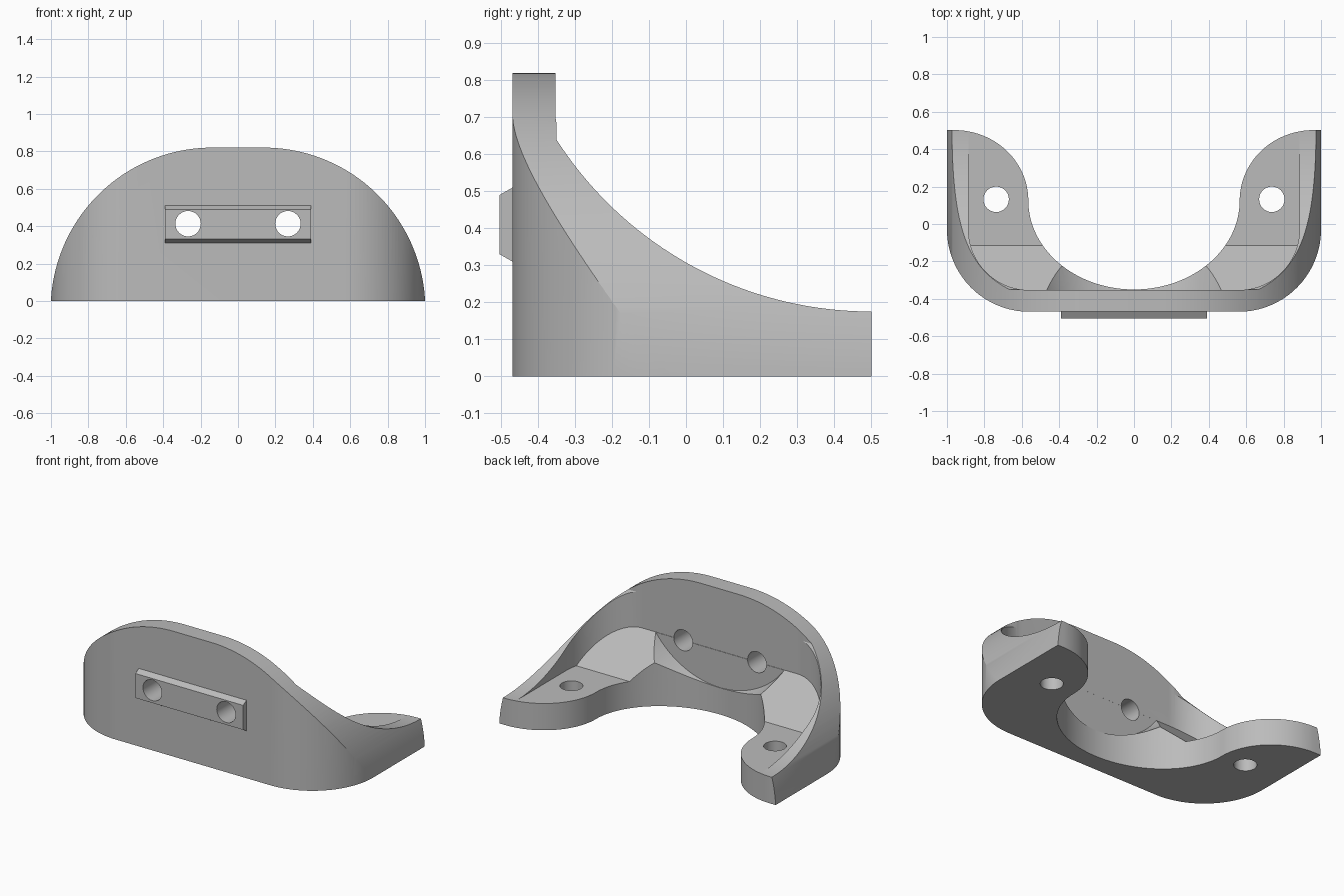
import bpy, bmesh
from math import sin, cos, pi, radians
from mathutils import Matrix, Vector

if "Cube" in bpy.data.objects:
    bpy.data.objects.remove(bpy.data.objects["Cube"], do_unlink=True)

grey = bpy.data.materials.new("plain grey")
grey.use_nodes = True
GREY = (0.5, 0.5, 0.5, 1)
grey.diffuse_color = GREY
grey.node_tree.nodes["Principled BSDF"].inputs["Base Color"].default_value = GREY

WALL = -0.353    # rear face of the upright wall
FRONT = -0.469   # front face of the upright wall
BACK = 0.502     # tips of the arms
FLOOR = 0.175    # top of the foot pads


def arc(cx, cy, rx, ry, start, end, n=32):
    """Points along an elliptical arc, angles in degrees."""
    angles = [radians(start + (end - start) * i / n) for i in range(n + 1)]
    return [(cx + rx * cos(a), cy + ry * sin(a)) for a in angles]


def mirrored(half):
    """Close a right-hand half outline with its left-hand mirror."""
    return half + [(-x, y) for x, y in reversed(half) if x > 0.001]


def prism(name, outline, axis, lo, hi):
    """Extrude a 2D outline along one axis."""
    place = {"x": lambda p, q, d: (d, p, q),
             "y": lambda p, q, d: (p, d, q),
             "z": lambda p, q, d: (p, q, d)}[axis]
    bm = bmesh.new()
    base = bm.faces.new([bm.verts.new(place(p, q, lo)) for p, q in outline])
    out = bmesh.ops.extrude_face_region(bm, geom=[base])
    moved = [v for v in out["geom"] if isinstance(v, bmesh.types.BMVert)]
    bmesh.ops.translate(bm, verts=moved, vec=Vector(place(0, 0, hi - lo)))
    bmesh.ops.recalc_face_normals(bm, faces=bm.faces[:])
    return finish(name, bm)


def cylinder(name, centre, axis, r1, r2, depth, n=32):
    """Round cutter; r1 is the radius at the low end of the axis."""
    turn = Matrix.Rotation(-pi / 2, 4, "X") if axis == "y" else Matrix()
    bm = bmesh.new()
    bmesh.ops.create_cone(bm, cap_ends=True, segments=n, radius1=r1, radius2=r2,
                          depth=depth, matrix=Matrix.Translation(centre) @ turn)
    return finish(name, bm)


def finish(name, bm):
    mesh = bpy.data.meshes.new(name)
    bm.to_mesh(mesh)
    bm.free()
    mesh.materials.append(grey)
    obj = bpy.data.objects.new(name, mesh)
    bpy.context.collection.objects.link(obj)
    return obj


def select(obj):
    bpy.ops.object.select_all(action="DESELECT")
    obj.select_set(True)
    bpy.context.view_layer.objects.active = obj


def combine(obj, cutter, operation="DIFFERENCE"):
    select(obj)
    mod = obj.modifiers.new("cut", "BOOLEAN")
    mod.operation, mod.solver, mod.object = operation, "EXACT", cutter
    bpy.ops.object.modifier_apply(modifier=mod.name)
    bpy.data.objects.remove(cutter, do_unlink=True)


# U-shaped footprint: inner bay, rounded pad ends, rounded front corners
footprint = mirrored(
    arc(0, 0.125, 0.565, 0.475, -90, 0, 40)
    + arc(0.96, 0.125, 0.395, BACK - 0.125, 180, 90)[1:]
    + [(1, BACK)]
    + arc(0.56, -0.029, 0.44, 0.44, 0, -90))
bracket = prism("bracket_body", footprint, "z", 0, 1)

# Domed front outline, rounded shoulders running down to the base
dome = mirrored([(1, -0.0)] + arc(0.137, -0.0445, 0.8645, 0.8645, 2.95, 90, 48)[1:])
combine(bracket, prism("dome_outline", dome, "y", -0.7, 0.7), "INTERSECT")

# Hollow behind the wall: flat pads with a 45 degree ramp up to the wall
inner = mirrored([(0.885, 0.8)] + arc(0.56, WALL + 0.325, 0.325, 0.325, 0, -90))
hollow = prism("hollow", inner, "z", 0.1, 1.2)
ramp = [(WALL - 0.1, 0.514), (-0.114, FLOOR), (0.9, FLOOR), (0.9, 1.3), (WALL - 0.1, 1.3)]
combine(hollow, prism("ramp", ramp, "x", -1.2, 1.2), "INTERSECT")
combine(bracket, hollow)

# Concave sweep along the top of the side walls
sweep = [p for p in arc(0.5, FLOOR + 1.01, 1.01, 1.01, 180, 270, 80) if p[0] > WALL + 0.001]
sweep += [(0.7, FLOOR), (0.7, 1.3), (sweep[0][0], 1.3)]
combine(bracket, prism("side_sweep", sweep, "x", -1.2, 1.2))

# Conical relief in the ramps, centred on the wall
combine(bracket, cylinder("relief", (0, WALL + 0.151, 0.749), "y", 0.574, 0.643, 0.3, 128))

# Raised mounting strip with sloped upper and lower edges
strip = prism("mounting_strip",
              [(FRONT + 0.002, 0.31), (FRONT, 0.31), (-0.504, 0.33),
               (-0.504, 0.49), (FRONT, 0.51), (FRONT + 0.002, 0.51)],
              "x", -0.39, 0.39)
combine(bracket, strip, "UNION")

# Screw holes through the wall and the pads
for side in (-1, 1):
    combine(bracket, cylinder("wall_hole", (side * 0.267, -0.43, 0.413), "y", 0.068, 0.068, 0.5))
    combine(bracket, cylinder("pad_hole", (side * 0.737, 0.132, 0.1), "z", 0.068, 0.068, 0.5))

select(bracket)
bpy.ops.object.shade_smooth_by_angle(angle=radians(25))
